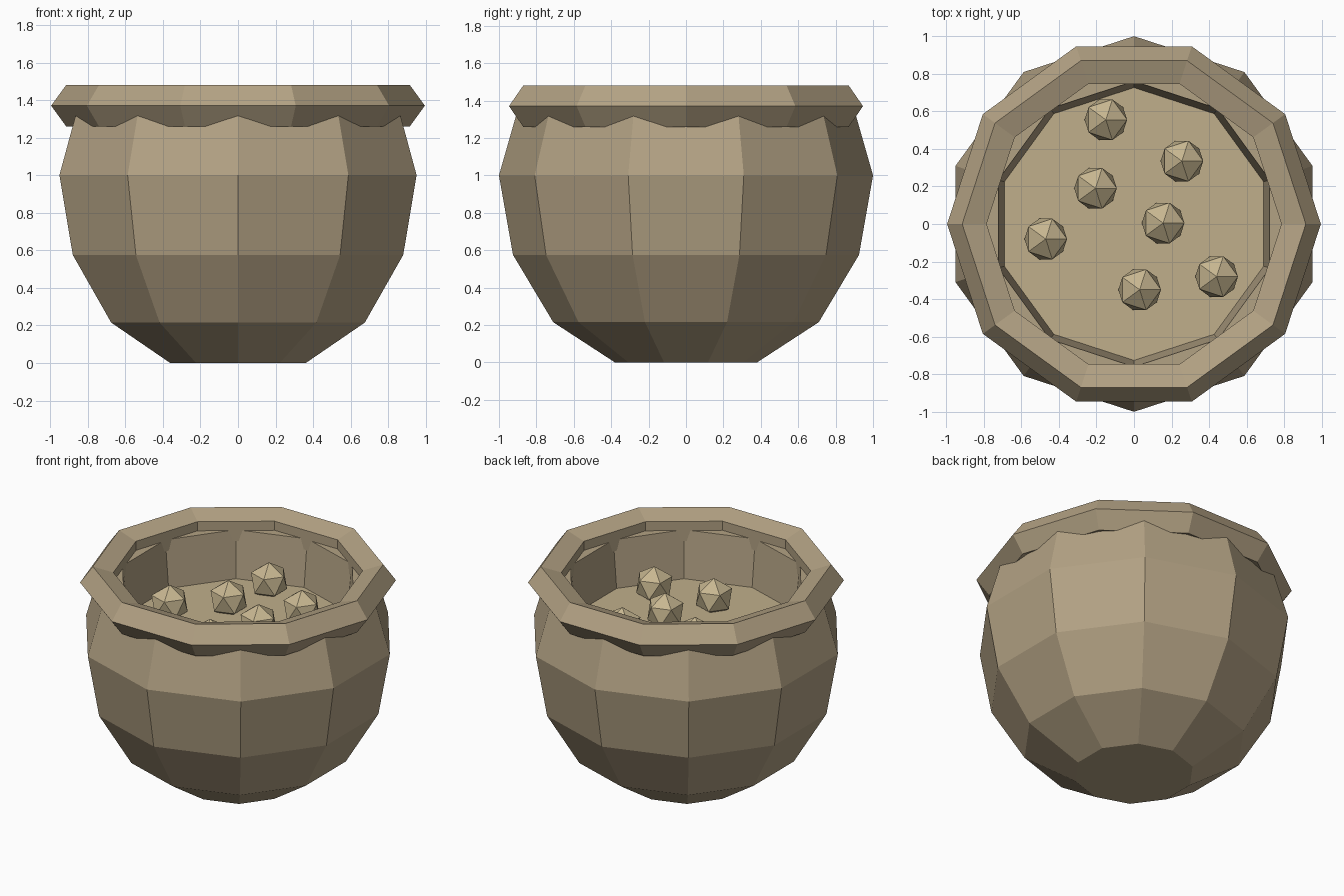
import bpy, bmesh, math

if "Cube" in bpy.data.objects:
    bpy.data.objects.remove(bpy.data.objects["Cube"])


def material(name, rgb):
    m = bpy.data.materials.new(name)
    m.diffuse_color = (*rgb, 1)
    m.use_nodes = True
    m.node_tree.nodes["Principled BSDF"].inputs["Base Color"].default_value = m.diffuse_color
    return m


def finish(name, bm, mat):
    bmesh.ops.recalc_face_normals(bm, faces=bm.faces)
    mesh = bpy.data.meshes.new(name)
    bm.to_mesh(mesh)
    bm.free()
    mesh.materials.append(mat)
    obj = bpy.data.objects.new(name, mesh)
    bpy.context.collection.objects.link(obj)
    return obj


def lathe(name, profile, start, mat, ring=False, sides=10):
    """Turn a (radius, z) profile; ring=True joins last to first, else both ends are capped."""
    bm = bmesh.new()
    loops = []
    for r, z in profile:
        angles = [start + math.tau * i / sides for i in range(sides)]
        loops.append([bm.verts.new((r * math.cos(a), r * math.sin(a), z)) for a in angles])
    pairs = list(zip(loops, loops[1:]))
    if ring:
        pairs.append((loops[-1], loops[0]))
    else:
        bm.faces.new(loops[0])
        bm.faces.new(loops[-1])
    for lo, hi in pairs:
        for i in range(sides):
            j = (i + 1) % sides
            bm.faces.new((lo[i], lo[j], hi[j], hi[i]))
    return finish(name, bm, mat)


clay = material("clay", (0.45, 0.36, 0.23))
filling = material("filling", (0.53, 0.43, 0.26))
pellet = material("pellet", (0.57, 0.47, 0.28))

# Thick-walled pot: outside up, over the lip, down inside to a floor
lathe("pot_body", [(0.38, 0), (0.71, 0.215), (0.925, 0.575), (1.0, 1.0), (0.893, 1.375),
                   (0.76, 1.375), (0.723, 1.02)], math.pi / 2, clay)

# Rim with a five-sided section, turned half a side from the body
section = [(0.879 + 0.116 * math.cos(math.tau * k / 5), 1.37 + 0.116 * math.sin(math.tau * k / 5))
           for k in range(5)]
lathe("pot_rim", section, 0, clay, ring=True)

# Flat surface of the contents
lathe("contents_surface", [(0.722, 1.03), (0.727, 1.05)], math.pi / 2, filling)

# Faceted lumps resting in the contents
spots = [(-0.15, 0.555), (0.255, 0.335), (-0.205, 0.19), (0.155, 0.005),
         (-0.47, -0.08), (0.44, -0.28), (0.03, -0.35)]
for n, (x, y) in enumerate(spots, 1):
    bm = bmesh.new()
    bmesh.ops.create_icosphere(bm, subdivisions=1, radius=0.127)
    finish(f"lump_{n}", bm, pellet).location = (x, y, 1.123)
